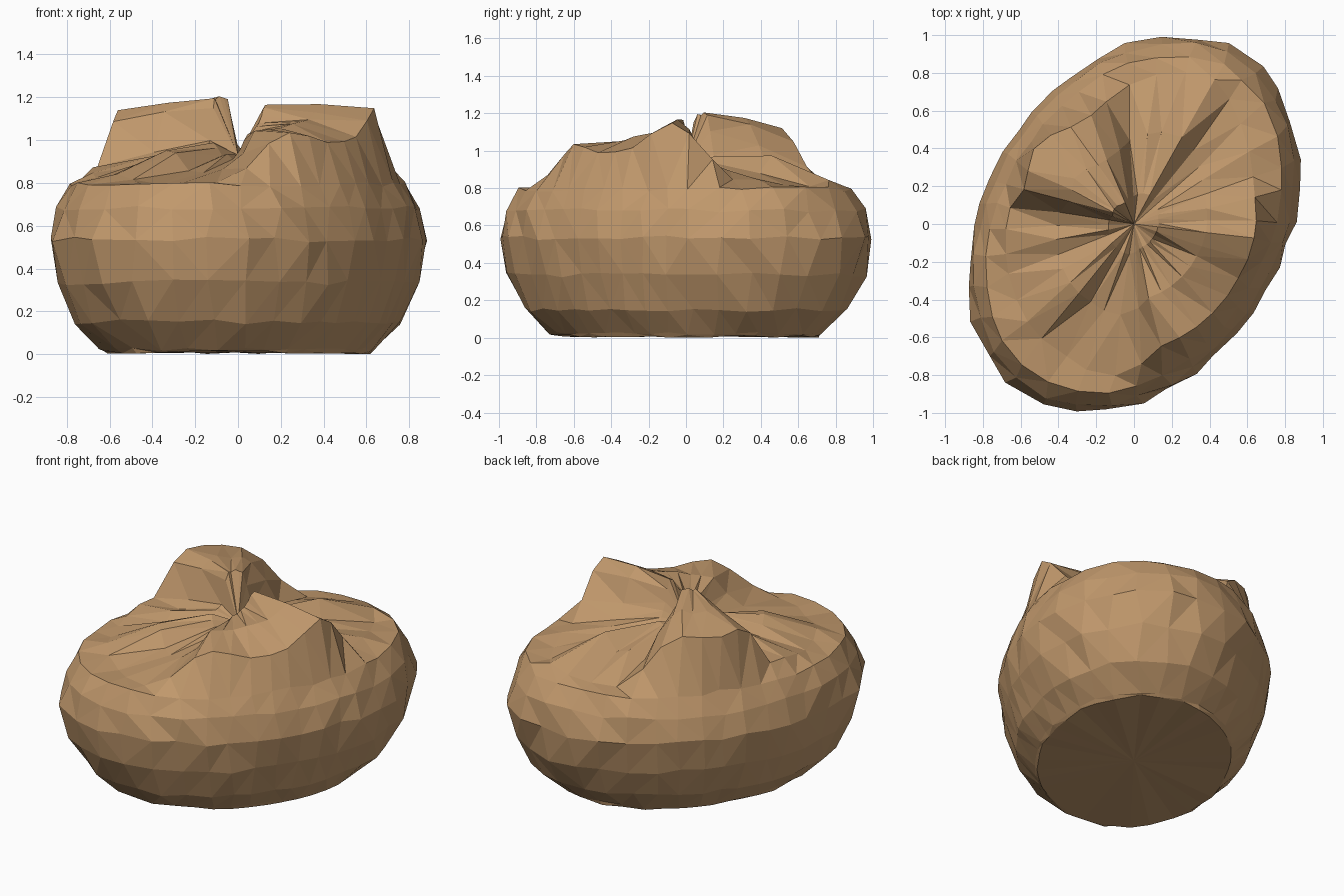
import bpy, bmesh, math, random

if "Cube" in bpy.data.objects:
    bpy.data.objects.remove(bpy.data.objects["Cube"])

random.seed(4)
SEGS = 36
TILT = math.radians(57.5)


def oval(a):
    """Radius of the tilted oval plan at angle a."""
    t = a - TILT
    return 1 / math.hypot(math.cos(t) / 1.075, math.sin(t) / 0.785)


# side profile: (scale of oval, height)
side = [(0.71, 0.008), (0.73, 0.022), (0.865, 0.15), (0.955, 0.335),
        (1.0, 0.535), (0.965, 0.68), (0.895, 0.795)]

# gathered top: angle, crest radius, then heights at crest, middle and near the knot
folds = [
    (-8, .64, 1.14, 1.155, 1.17), (5, .65, 1.06, 1.08, 1.10), (18, .66, .87, .90, .99),
    (36, .74, .83, .87, .93), (50, .82, .80, .85, .92), (60, .88, .85, .98, .99),
    (76, .84, .82, .88, .95), (88, .76, .83, .91, .97), (95, .72, .80, .87, .97),
    (105, .64, .95, 1.08, 1.15), (118, .60, 1.11, 1.17, 1.20),
    (140, .67, 1.14, 1.18, 1.20), (160, .60, 1.12, 1.16, 1.19), (171, .66, .88, .94, 1.0),
    (200, .71, .83, .90, .96), (228, .78, .84, .96, .98), (240, .78, .79, .85, .94),
    (255, .82, .81, .86, .92), (268, .80, .80, .84, .89), (277, .67, .98, 1.04, 1.0),
    (290, .65, 1.03, 1.06, 1.03), (310, .63, 1.0, 1.06, 1.06), (330, .62, 1.0, 1.08, 1.11),
    (352, .64, 1.14, 1.155, 1.17)]


def fold_at(deg):
    deg = (deg + 8) % 360 - 8
    for p, q in zip(folds, folds[1:]):
        if p[0] <= deg <= q[0]:
            t = (deg - p[0]) / (q[0] - p[0])
            return [u + (v - u) * t for u, v in zip(p[1:], q[1:])]


bm = bmesh.new()


def jit(s):
    return random.uniform(-s, s)


def ring(fn):
    out = []
    for i in range(SEGS):
        a = 2 * math.pi * (i + 0.2) / SEGS
        r, z = fn(a)
        a += jit(0.025)
        out.append(bm.verts.new((r * math.cos(a), r * math.sin(a), max(0, z))))
    return out


# cloth wall rings
rings = []
for k, (s, z) in enumerate(side):
    n = 0.013 if k > 1 else 0.008
    rings.append(ring(lambda a: (oval(a) * s * (1 + jit(n)), z + jit(n))))


# folded rings running in to the knot
def top_ring(frac, idx, wobble):
    def fn(a):
        f = fold_at(math.degrees(a))
        return f[0] * frac, f[idx] + jit(wobble)
    return ring(fn)


rings.append(top_ring(1.0, 1, 0.015))
rings.append(top_ring(0.6, 2, 0.02))
rings.append(top_ring(0.2, 3, 0.015))

for lo, hi in zip(rings, rings[1:]):
    for i in range(SEGS):
        j = (i + 1) % SEGS
        bm.faces.new((lo[i], lo[j], hi[j], hi[i]))

# knot centre and underside as fans
knot = bm.verts.new((0, 0, 0.93))
under = bm.verts.new((0, 0, 0.01))
for i in range(SEGS):
    j = (i + 1) % SEGS
    bm.faces.new((rings[-1][i], rings[-1][j], knot))
    bm.faces.new((rings[0][j], rings[0][i], under))

bmesh.ops.triangulate(bm, faces=[f for f in bm.faces if len(f.verts) == 4])
bmesh.ops.recalc_face_normals(bm, faces=bm.faces)
mesh = bpy.data.meshes.new("cloth_sack")
bm.to_mesh(mesh)
bm.free()
sack = bpy.data.objects.new("cloth_sack", mesh)
bpy.context.collection.objects.link(sack)

# tan cloth
cloth = bpy.data.materials.new("tan_cloth")
cloth.diffuse_color = (0.53, 0.315, 0.15, 1)
cloth.use_nodes = True
cloth.node_tree.nodes["Principled BSDF"].inputs["Base Color"].default_value = cloth.diffuse_color
mesh.materials.append(cloth)
